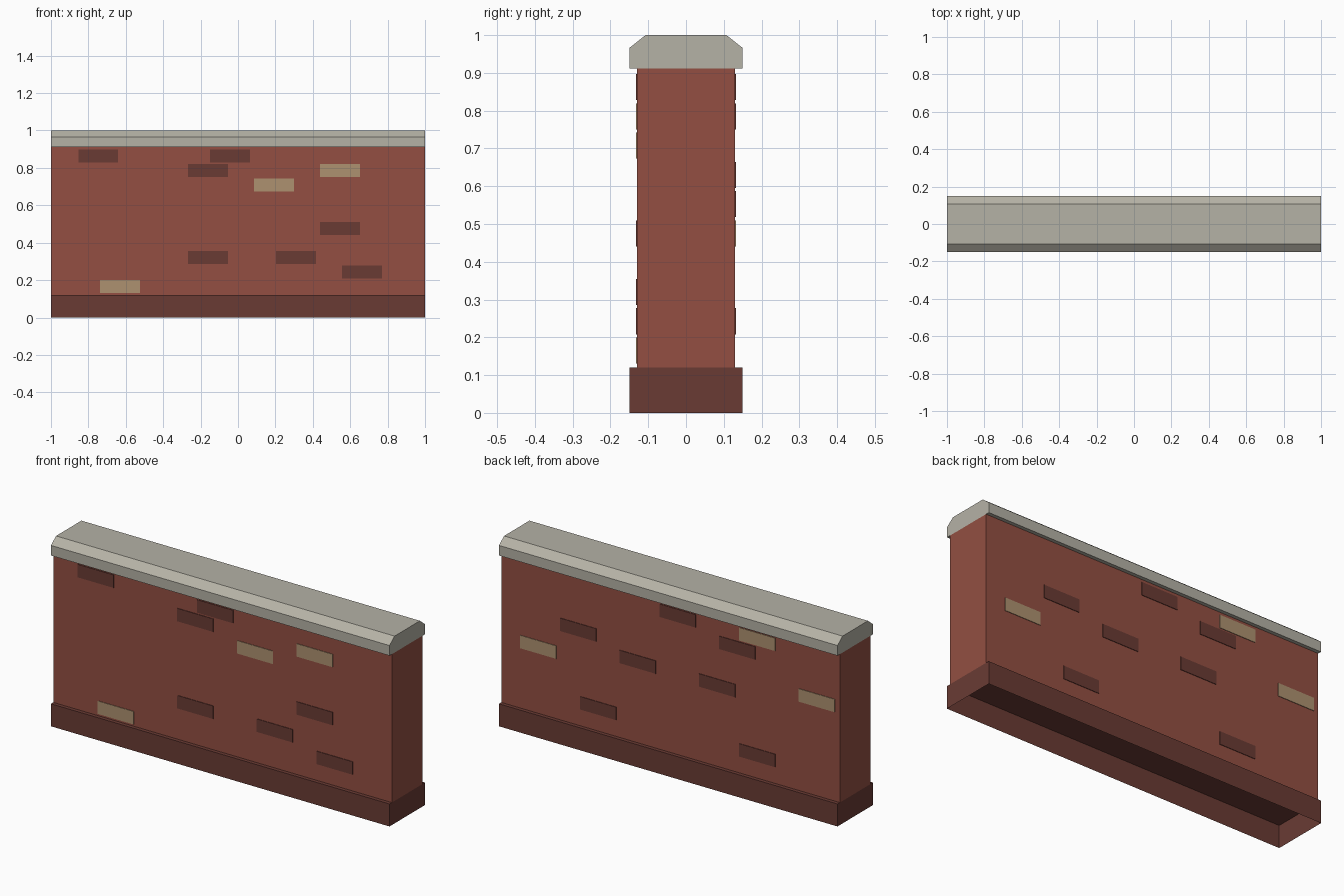
import bpy

if "Cube" in bpy.data.objects:
    bpy.data.objects.remove(bpy.data.objects["Cube"])

LENGTH = 2.0
WALL_Y = 0.13      # half thickness of the brick wall
PLATE = 0.003      # thickness of the accent bricks


def make_material(name, hex_code):
    def linear(c):
        c /= 255
        return c / 12.92 if c <= 0.04045 else ((c + 0.055) / 1.055) ** 2.4
    mat = bpy.data.materials.new(name)
    rgb = [linear(int(hex_code[i:i + 2], 16)) for i in (0, 2, 4)]
    mat.diffuse_color = (*rgb, 1.0)
    mat.use_nodes = True
    mat.node_tree.nodes["Principled BSDF"].inputs["Base Color"].default_value = mat.diffuse_color
    return mat


brick_red = make_material("brick_red", "934F42")
dark_brick = make_material("dark_brick", "6A3B34")
tan_brick = make_material("tan_brick", "AD9170")
stone_grey = make_material("stone_grey", "B5B2A6")


def extrude_profile(name, profile, mat, open_edges=(), x0=-LENGTH / 2, x1=LENGTH / 2):
    """Sweep a (y, z) outline, counter-clockwise from +x, along x.
    Sides listed in open_edges are left without a face."""
    n = len(profile)
    verts = [(x, y, z) for x in (x0, x1) for y, z in profile]
    faces = [tuple(reversed(range(n))), tuple(range(n, 2 * n))]
    faces += [(i, (i + 1) % n, n + (i + 1) % n, n + i)
              for i in range(n) if i not in open_edges]
    mesh = bpy.data.meshes.new(name)
    mesh.from_pydata(verts, [], faces)
    mesh.materials.append(mat)
    obj = bpy.data.objects.new(name, mesh)
    bpy.context.collection.objects.link(obj)
    return obj


def rectangle(y0, y1, z0, z1):
    return [(y0, z0), (y1, z0), (y1, z1), (y0, z1)]


# Plinth, hollow and open underneath
extrude_profile("base_plinth", rectangle(-0.15, 0.15, 0, 0.12), dark_brick, (0,))

# Main wall, its top and bottom closed by the cap and plinth
extrude_profile("brick_wall", rectangle(-WALL_Y, WALL_Y, 0.12, 0.912), brick_red, (0, 2))

# Coping stone with bevelled upper edges
extrude_profile("coping_stone",
                [(-0.15, 0.912), (0.15, 0.912), (0.15, 0.966),
                 (0.107, 1.0), (-0.107, 1.0), (-0.15, 0.966)], stone_grey)

# Accent bricks on a running-bond grid: (course, column), odd courses shift half a brick
COURSE, PITCH = 0.0775, 0.235
BRICK_W, BRICK_H = 0.213, 0.069
front_dark = [(9, 0), (9, 3), (8, 2), (4, 5), (2, 2), (2, 4), (1, 6)]
front_tan = [(7, 4), (8, 5), (0, 0)]
back_dark = [(6, 5), (5, 4), (1, 5), (9, 3), (5, 2), (8, 1), (1, 1)]
back_tan = [(4, 6), (9, 1), (6, -1)]


def accent_bricks(label, cells, side, mat):
    for k, (row, col) in enumerate(cells, 1):
        x = -0.63 + PITCH * (col - (0.5 if row % 2 else 0))
        z = 0.165 + COURSE * row
        y0, y1 = sorted((side * WALL_Y, side * (WALL_Y + PLATE)))
        outline = rectangle(y0, y1, z - BRICK_H / 2, z + BRICK_H / 2)
        inner = 3 if side > 0 else 1   # side lying against the wall
        extrude_profile(f"{label}_{k}", outline, mat, (inner,),
                        x - BRICK_W / 2, x + BRICK_W / 2)


accent_bricks("front_dark_brick", front_dark, -1, dark_brick)
accent_bricks("front_tan_brick", front_tan, -1, tan_brick)
accent_bricks("back_dark_brick", back_dark, 1, dark_brick)
accent_bricks("back_tan_brick", back_tan, 1, tan_brick)
